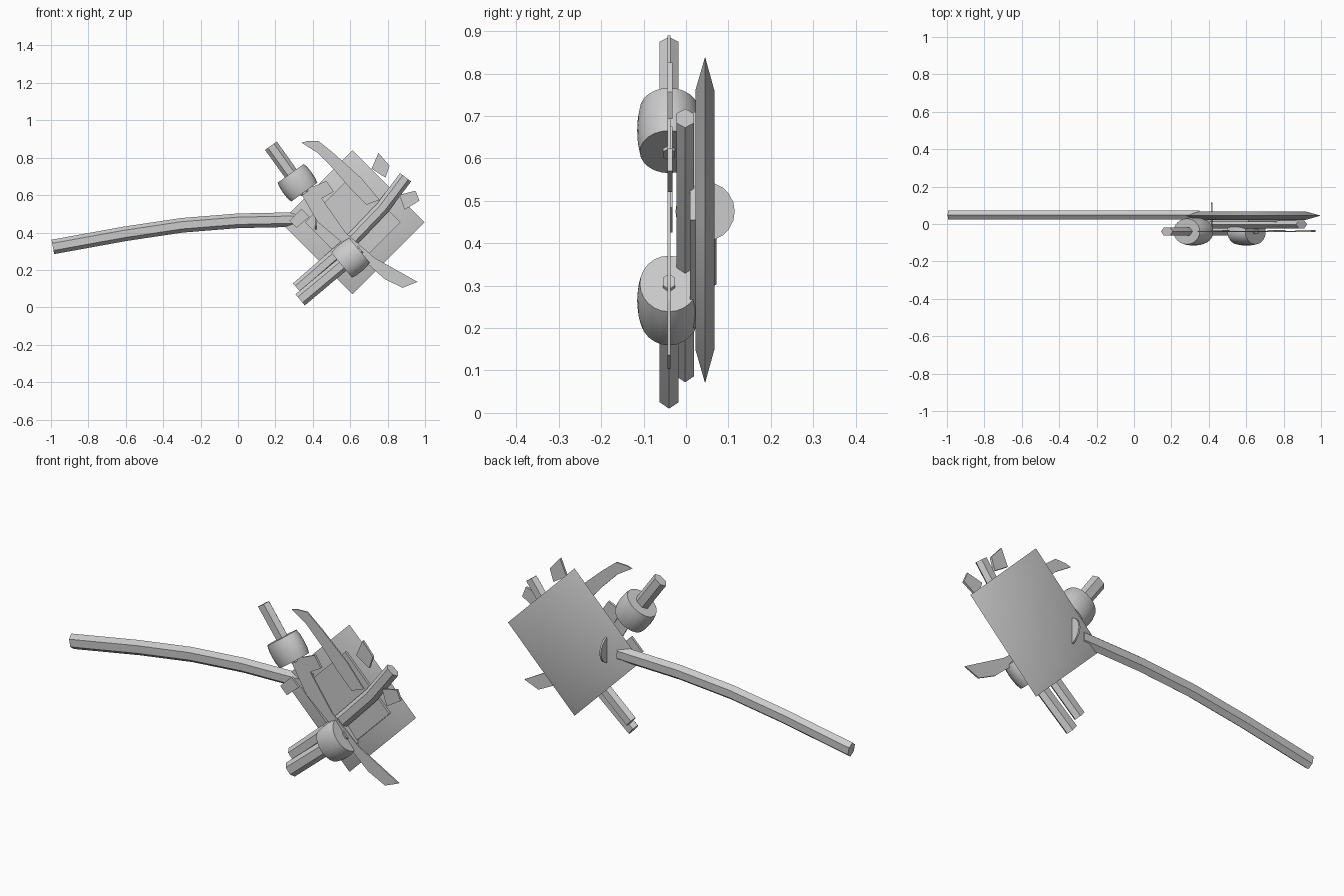
import bpy, bmesh
from math import sin, cos, pi
from mathutils import Vector

if "Cube" in bpy.data.objects:
    bpy.data.objects.remove(bpy.data.objects["Cube"])


def finish(name, bm, smooth=40):
    bmesh.ops.recalc_face_normals(bm, faces=bm.faces)
    me = bpy.data.meshes.new(name)
    bm.to_mesh(me)
    bm.free()
    ob = bpy.data.objects.new(name, me)
    bpy.context.collection.objects.link(ob)
    bpy.ops.object.select_all(action='DESELECT')
    ob.select_set(True)
    bpy.context.view_layer.objects.active = ob
    if smooth:
        bpy.ops.object.shade_smooth_by_angle(angle=smooth * pi / 180)
    return ob


def tube(name, path, radii, y, squash, sides):
    """Sweep an oval ring along an x-z path, capped at both ends."""
    bm = bmesh.new()
    pts = [Vector((x, y, z)) for x, z in path]
    rings = []
    for i, p in enumerate(pts):
        d = (pts[min(i + 1, len(pts) - 1)] - pts[max(i - 1, 0)]).normalized()
        n = Vector((-d.z, 0, d.x))
        r = radii[i] if isinstance(radii, list) else radii
        rings.append([bm.verts.new(p + n * r * cos(2 * pi * k / sides)
                                   + Vector((0, r * squash * sin(2 * pi * k / sides), 0)))
                      for k in range(sides)])
    for a, b in zip(rings, rings[1:]):
        for k in range(sides):
            j = (k + 1) % sides
            bm.faces.new((a[k], a[j], b[j], b[k]))
    bm.faces.new(rings[0])
    bm.faces.new(rings[-1])
    return finish(name, bm)


def slab(name, outline, y, t):
    """Extrude an x-z outline to thickness t around depth y."""
    bm = bmesh.new()
    f = bm.faces.new([bm.verts.new((x, y - t / 2, z)) for x, z in outline])
    out = bmesh.ops.extrude_face_region(bm, geom=[f])
    bmesh.ops.translate(bm, vec=(0, t, 0),
                        verts=[v for v in out['geom'] if isinstance(v, bmesh.types.BMVert)])
    return finish(name, bm, 0)


def diamond(name, levels, cx, cz):
    """Stack of diamond sections given as (y, half diagonal)."""
    bm = bmesh.new()
    rings = [[bm.verts.new((cx + h * cos(k * pi / 2), y, cz + h * sin(k * pi / 2)))
              for k in range(4)] for y, h in levels]
    for a, b in zip(rings, rings[1:]):
        for k in range(4):
            j = (k + 1) % 4
            bm.faces.new((a[k], a[j], b[j], b[k]))
    bm.faces.new(rings[0])
    bm.faces.new(rings[-1])
    return finish(name, bm, 60)


# Main plate with knife edges, and the smaller plate in front of it
diamond("back_plate", [(0.022, 0.305), (0.045, 0.385), (0.067, 0.305)], 0.613, 0.455)
diamond("front_plate", [(0.01, 0.255), (0.03, 0.255)], 0.613, 0.455)

# Long curved tail
tube("tail", [(-0.99, 0.323), (-0.604, 0.393), (-0.30, 0.4385), (0, 0.4626), (0.35, 0.47)],
     0.039, 0.048, 0.72, 6)

# Bent rod in front of the plates
tube("bent_rod", [(0.896, 0.695), (0.773, 0.532), (0.57, 0.32), (0.318, 0.10)],
     0.037, -0.002, 0.65, 6)

# Thin disc standing through the plate at the tail root
bm = bmesh.new()
rings = [[bm.verts.new((x, 0.045 + 0.07 * cos(k * pi / 10), 0.475 + 0.07 * sin(k * pi / 10)))
          for k in range(20)] for x in (0.411, 0.42)]
for k in range(20):
    j = (k + 1) % 20
    bm.faces.new((rings[0][k], rings[0][j], rings[1][j], rings[1][k]))
for r in rings:
    bm.faces.new(r)
finish("tail_disc", bm)

# Two grips, each with a barrel-shaped guard
for side, start, mid in (("upper", (0.176, 0.864), (0.318, 0.666)),
                         ("lower", (0.332, 0.040), (0.602, 0.265))):
    s, c = Vector(start), Vector(mid)
    d = (c - s).normalized()
    tube(side + "_grip", [s, c, c + d * 0.07], [0.039, 0.038, 0.024], -0.04, 0.66, 6)
    tube(side + "_guard", [c + d * t for t in (-0.062, -0.035, 0, 0.035, 0.062)],
         [0.086, 0.092, 0.094, 0.092, 0.086], -0.04, 0.8, 24)

# Thin curved blades
slab("upper_blade", [(0.34, 0.88), (0.367, 0.888), (0.43, 0.89), (0.516, 0.82), (0.66, 0.69),
                     (0.757, 0.575), (0.687, 0.548), (0.607, 0.628), (0.51, 0.74),
                     (0.425, 0.826)], -0.04, 0.007)
slab("lower_blade", [(0.33, 0.62), (0.40, 0.65), (0.475, 0.543), (0.575, 0.40), (0.73, 0.265),
                     (0.96, 0.136), (0.88, 0.104), (0.783, 0.152), (0.69, 0.235),
                     (0.54, 0.36), (0.425, 0.457)], -0.04, 0.007)

# Four small flaps
flaps = [
    [(0.751, 0.826), (0.81, 0.757), (0.789, 0.693), (0.714, 0.741)],
    [(0.864, 0.602), (0.949, 0.623), (0.97, 0.57), (0.89, 0.521)],
    [(0.398, 0.644), (0.473, 0.676), (0.511, 0.618), (0.436, 0.575)],
    [(0.275, 0.463), (0.34, 0.527), (0.382, 0.484), (0.313, 0.425)],
]
for i, f in enumerate(flaps):
    slab(f"flap_{i + 1}", f, -0.038, 0.012)
